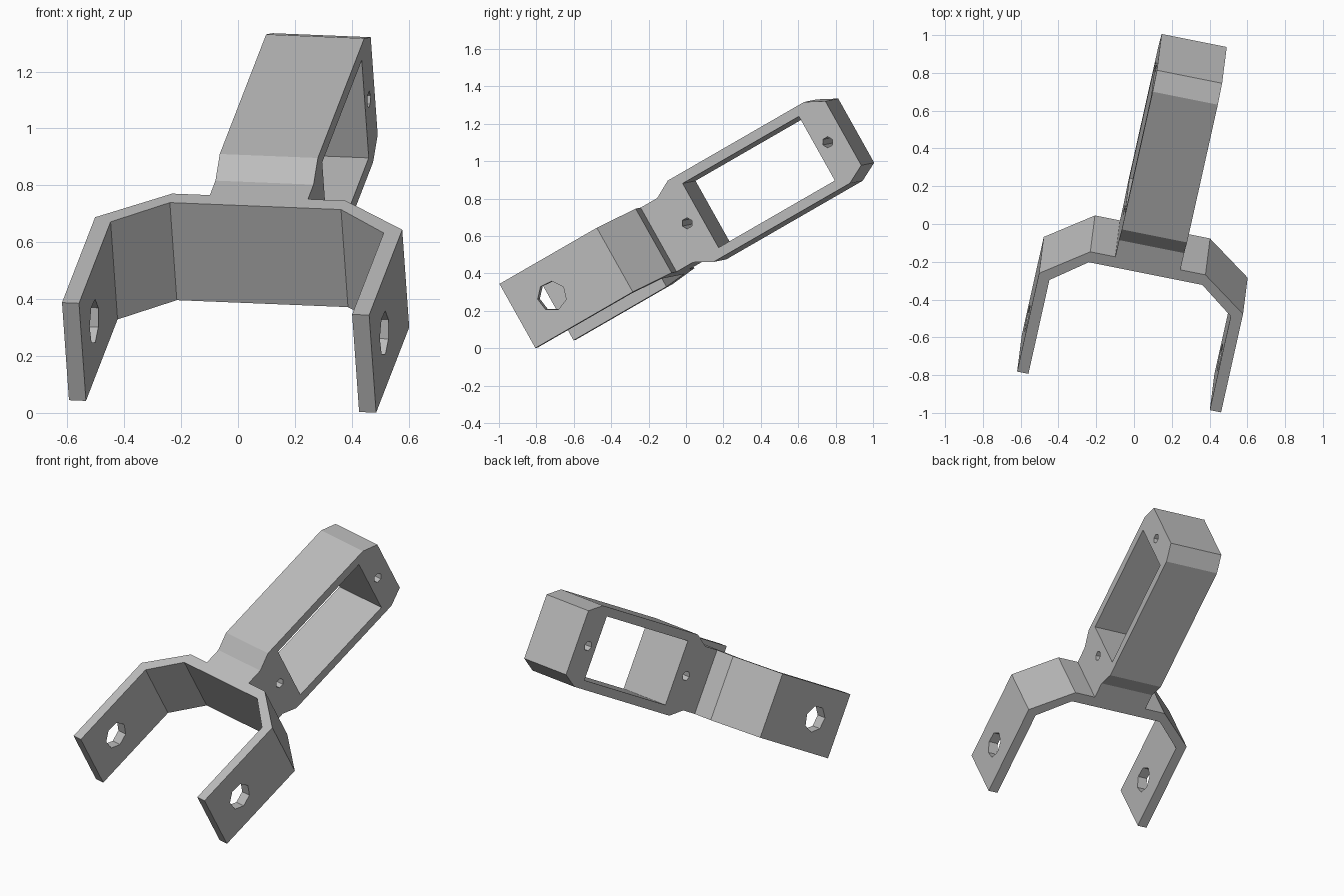
import bpy, bmesh, math
from mathutils import Matrix, Vector

if "Cube" in bpy.data.objects:
    bpy.data.objects.remove(bpy.data.objects["Cube"], do_unlink=True)

# Single plain grey material
grey = bpy.data.materials.new("light_grey")
grey.use_nodes = True
COLOUR = (0.5, 0.5, 0.5, 1)
grey.diffuse_color = COLOUR
grey.node_tree.nodes["Principled BSDF"].inputs["Base Color"].default_value = COLOUR

# Tilted frame: x across the bracket, y along the arm, z through its depth
along = Vector((0.19, 0.85, 0.49)).normalized()
depth = Vector((-0.064, -0.496, 0.866))
depth = (depth - depth.dot(along) * along).normalized()
across = along.cross(depth)
FRAME = Matrix((across, along, depth)).transposed().to_4x4()
FRAME.translation = (0.045, -0.294, 0.482)

SIDE, FLAT = 0, 2       # extrusion axes
HALF_DEPTH = 0.197
HALF_ARM = 0.176


def add_prism(bm, outline, half, axis):
    """Extrude a closed outline symmetrically along an axis."""
    def place(p, d):
        return (d, p[0], p[1]) if axis == SIDE else (p[0], p[1], d)
    low = bm.faces.new([bm.verts.new(place(p, -half)) for p in outline])
    made = bmesh.ops.extrude_face_region(bm, geom=[low])["geom"]
    shift = Vector((0, 0, 0))
    shift[axis] = 2 * half
    bmesh.ops.translate(bm, vec=shift,
                        verts=[g for g in made if isinstance(g, bmesh.types.BMVert)])


def make_object(name, prisms):
    bm = bmesh.new()
    for outline, half, axis in prisms:
        add_prism(bm, outline, half, axis)
    bmesh.ops.recalc_face_normals(bm, faces=bm.faces)
    mesh = bpy.data.meshes.new(name)
    bm.to_mesh(mesh)
    bm.free()
    mesh.materials.append(grey)
    obj = bpy.data.objects.new(name, mesh)
    bpy.context.collection.objects.link(obj)
    obj.matrix_world = FRAME
    return obj


def polygon(centre, radius, sides, start):
    return [(centre + radius * math.cos(start + math.tau * i / sides),
             radius * math.sin(start + math.tau * i / sides)) for i in range(sides)]


def cut(obj, prisms):
    """Cut prisms out of an object and bake the result."""
    cutter = make_object("cutter", prisms)
    cutter.hide_render = True
    mod = obj.modifiers.new("cut", "BOOLEAN")
    mod.operation, mod.solver, mod.object = "DIFFERENCE", "EXACT", cutter
    graph = bpy.context.evaluated_depsgraph_get()
    graph.update()
    baked = bpy.data.meshes.new_from_object(obj.evaluated_get(graph))
    obj.modifiers.clear()
    obj.data = baked
    bpy.data.objects.remove(cutter, do_unlink=True)


# Fork: two legs joined by a chamfered back plate, a hole through both legs
outer = [(0.551, -0.587), (0.551, 0.025), (0.311, 0.214)]
inner = [(0.307, 0.15), (0.49, -0.003), (0.49, -0.587)]
right_half = inner + outer
left_half = [(-x, y) for x, y in reversed(right_half)]
fork = make_object("fork", [(right_half + left_half, HALF_DEPTH, FLAT)])
cut(fork, [(polygon(-0.37, 0.08, 7, math.radians(60)), 1, SIDE)])

# Arm: neck flaring into a chamfered frame
top = [(0.214, HALF_DEPTH), (0.318, HALF_DEPTH), (0.415, 0.25),
       (1.272, 0.25), (1.375, HALF_DEPTH)]
bottom = [(y, -z) for y, z in reversed(top)]
arm = make_object("arm_frame", [(top + bottom, HALF_ARM, SIDE)])

# Open window and the two pin holes
window = [(0.478, -HALF_DEPTH), (1.209, -HALF_DEPTH),
          (1.209, HALF_DEPTH), (0.478, HALF_DEPTH)]
cut(arm, [(window, 1, SIDE)]
    + [(polygon(y, 0.03, 6, math.radians(60)), 1, SIDE) for y in (0.393, 1.277)])
